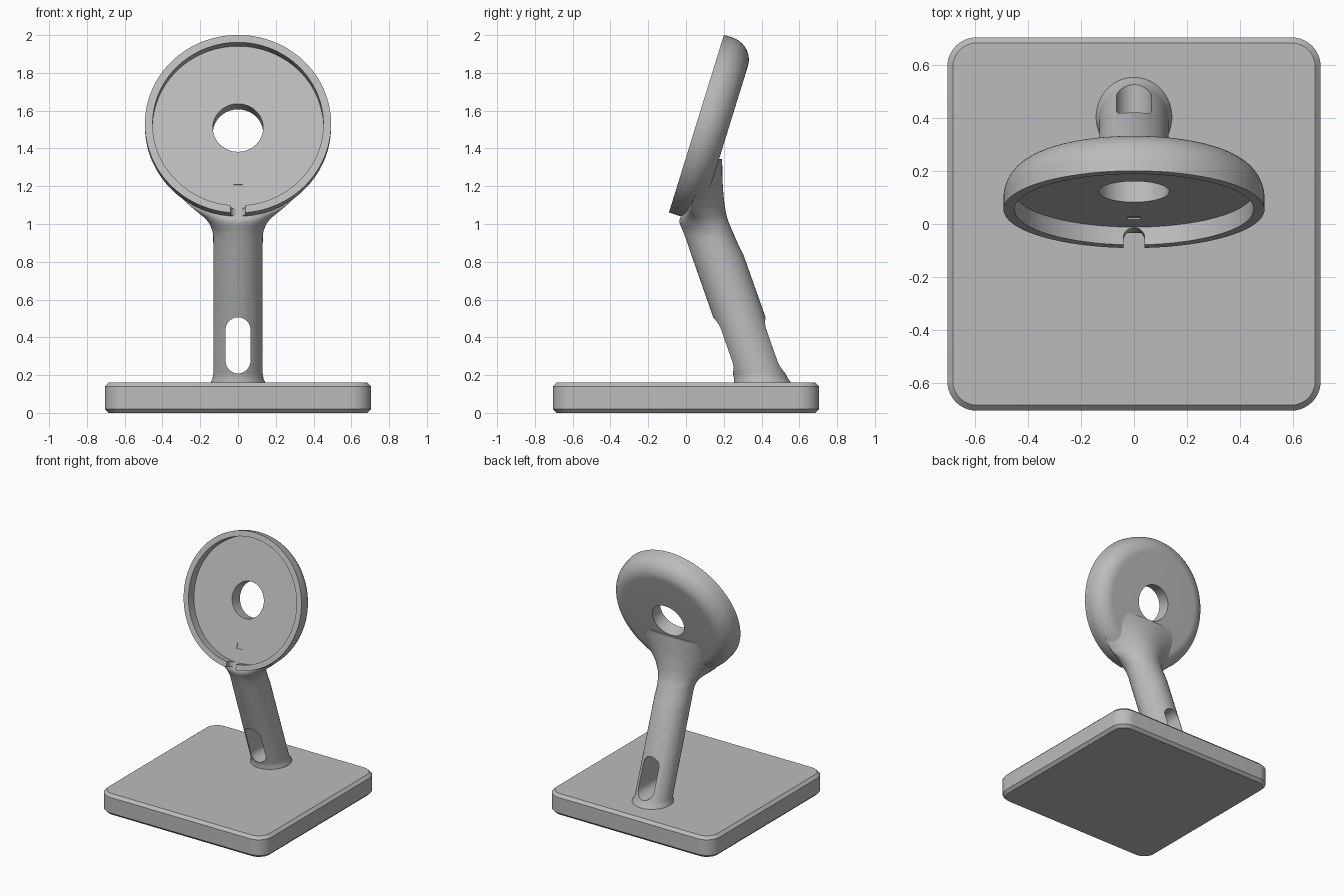
import bpy
import bmesh
from math import cos, sin, pi, radians
from mathutils import Matrix, Vector

default_cube = bpy.data.objects.get("Cube")
if default_cube:
    bpy.data.objects.remove(default_cube, do_unlink=True)

grey = bpy.data.materials.new("light_grey")
grey.use_nodes = True
grey.diffuse_color = (0.5, 0.5, 0.5, 1)
shader = next(n for n in grey.node_tree.nodes if n.type == 'BSDF_PRINCIPLED')
shader.inputs["Base Color"].default_value = grey.diffuse_color

# Head frame: origin at the rim centre, local z runs to the back, local y down
TILT = Matrix.Rotation(radians(-107.2), 4, 'X')
HEAD = Matrix.Translation((0, 0.055, 1.53)) @ TILT
LAY = Matrix.Rotation(-pi / 2, 4, 'X')


def new_object(name, bm):
    bmesh.ops.recalc_face_normals(bm, faces=bm.faces)
    mesh = bpy.data.meshes.new(name)
    bm.to_mesh(mesh)
    bm.free()
    mesh.materials.append(grey)
    obj = bpy.data.objects.new(name, mesh)
    bpy.context.collection.objects.link(obj)
    return obj


def skin(name, loops, matrix=Matrix.Identity(4), ring=False):
    """Bridge loops of points; cap both ends, or join last to first for a ring."""
    bm = bmesh.new()
    rows = [[bm.verts.new(matrix @ Vector(p)) for p in loop] for loop in loops]
    n = len(rows[0])
    for a, b in zip(rows, rows[1:] + (rows[:1] if ring else [])):
        for i in range(n):
            j = (i + 1) % n
            bm.faces.new((a[i], a[j], b[j], b[i]))
    if not ring:
        bm.faces.new(rows[0][::-1])
        bm.faces.new(rows[-1])
    return new_object(name, bm)


def prism(name, outline, lo, hi, matrix):
    return skin(name, [[(x, y, z) for x, y in outline] for z in (lo, hi)], matrix)


def stadium(r, y0, y1, half=24):
    """Outline of a slot with round ends centred at y0 and y1."""
    arc = [(r * cos(pi * i / half), r * sin(pi * i / half)) for i in range(half + 1)]
    return [(-x, y0 - y) for x, y in arc] + [(x, y1 + y) for x, y in arc]


def section(ring, n=96):
    """Stem section: elliptical front, back fading from ellipse to bell shape."""
    z, base_y, half_x, front, back, power = ring
    points = []
    for i in range(n):
        a = 2 * pi * i / n
        s = sin(a)
        y = base_y + (back * s ** power if s > 0 else front * s)
        points.append((half_x * cos(a), y, z))
    return points


def smooth_rings(keys, steps=5):
    """Catmull-Rom interpolation through the key rings."""
    keys = [Vector(k) for k in keys]
    padded = [keys[0]] + keys + [keys[-1]]
    result = []
    for a, b, c, d in zip(padded, padded[1:], padded[2:], padded[3:]):
        for s in range(steps):
            t = s / steps
            result.append(b + (c - a) * (t / 2) + (a * 2 - b * 5 + c * 4 - d) * (t * t / 2)
                          + (b * 3 - a - c * 3 + d) * (t ** 3 / 2))
    return result + [keys[-1]]


def cut(obj, cutters):
    """Subtract all cutters in one pass, then remove them."""
    for cutter in cutters:
        mod = obj.modifiers.new(cutter.name, 'BOOLEAN')
        mod.operation = 'DIFFERENCE'
        mod.solver = 'EXACT'
        mod.object = cutter
    graph = bpy.context.evaluated_depsgraph_get()
    mesh = bpy.data.meshes.new_from_object(obj.evaluated_get(graph))
    obj.modifiers.clear()
    obj.data = mesh
    for cutter in cutters:
        bpy.data.objects.remove(cutter, do_unlink=True)


def shade(obj, angle):
    bpy.ops.object.select_all(action='DESELECT')
    obj.select_set(True)
    bpy.context.view_layer.objects.active = obj
    bpy.ops.object.shade_smooth_by_angle(angle=radians(angle))


def cable_notch():
    """Round-ended channel running down through the lower rim."""
    return prism("cable_notch", stadium(0.04, -0.028, 0.2), 0.42, 0.58, HEAD @ LAY)


# Base plate: rounded corners, chamfered top and bottom rims
bm = bmesh.new()
bmesh.ops.create_cube(bm, size=1, matrix=Matrix.Translation((0, 0, 0.081))
                      @ Matrix.Diagonal((1.41, 1.41, 0.162, 1)))
upright = [e for e in bm.edges if abs(e.verts[0].co.z - e.verts[1].co.z) > 0.1]
bmesh.ops.bevel(bm, geom=upright, offset=0.11, segments=10, profile=0.5, affect='EDGES')
rims = [e for e in bm.edges if abs(e.verts[0].co.z - e.verts[1].co.z) < 0.01]
bmesh.ops.bevel(bm, geom=rims, offset=0.021, segments=1, affect='EDGES')
base = new_object("base_plate", bm)
shade(base, 25)

# Round head: dished ring with a pocket in front and a centre hole
RIM, DEPTH, FLOOR, POCKET, HOLE = 0.493, 0.17, 0.07, 0.452, 0.133
ROUND_R, ROUND_D = 0.12, 0.125
corner = [pi / 2 * i / 14 for i in range(15)]
profile = [(0, RIM)]
profile += [(DEPTH - ROUND_D + ROUND_D * sin(a), RIM - ROUND_R + ROUND_R * cos(a))
            for a in corner]
profile += [(DEPTH, HOLE), (FLOOR, HOLE), (FLOOR, POCKET), (0, POCKET)]
turns = [2 * pi * i / 128 for i in range(128)]
head = skin("head", [[(r * cos(t), r * sin(t), z) for t in turns] for z, r in profile],
            HEAD, ring=True)
recess = [(-0.024, 0.315), (0.024, 0.315), (0.024, 0.355), (-0.024, 0.355)]
cut(head, [cable_notch(), prism("small_recess", recess, 0.03, 0.076, HEAD)])
shade(head, 30)

# Stem: flared foot, leaning tube, neck spreading into the back of the head
foot = [(0.10, 0.420, 0.146, 0.155, 0.155, 1), (0.165, 0.403, 0.143, 0.150, 0.150, 1),
        (0.18, 0.398, 0.135, 0.143, 0.143, 1), (0.21, 0.387, 0.131, 0.139, 0.139, 1)]
neck = [(0.84, 0.166, 0.131, 0.139, 0.137, 1), (0.90, 0.145, 0.131, 0.138, 0.128, 1),
        (0.96, 0.115, 0.135, 0.130, 0.132, 1), (1.02, 0.070, 0.165, 0.105, 0.152, 1.2),
        (1.08, 0.030, 0.235, 0.033, 0.178, 1.7), (1.14, 0.045, 0.300, 0.022, 0.155, 2.3),
        (1.20, 0.085, 0.335, 0.035, 0.110, 2.8), (1.27, 0.130, 0.330, 0.055, 0.063, 3),
        (1.345, 0.165, 0.300, 0.060, 0.026, 3)]
stem = skin("stem", [section(r) for r in foot + smooth_rings(neck)])
cable_slot = prism("cable_slot", stadium(0.066, -0.440, -0.275), 0, 0.8, LAY)
cut(stem, [cable_slot, cable_notch()])
shade(stem, 35)
